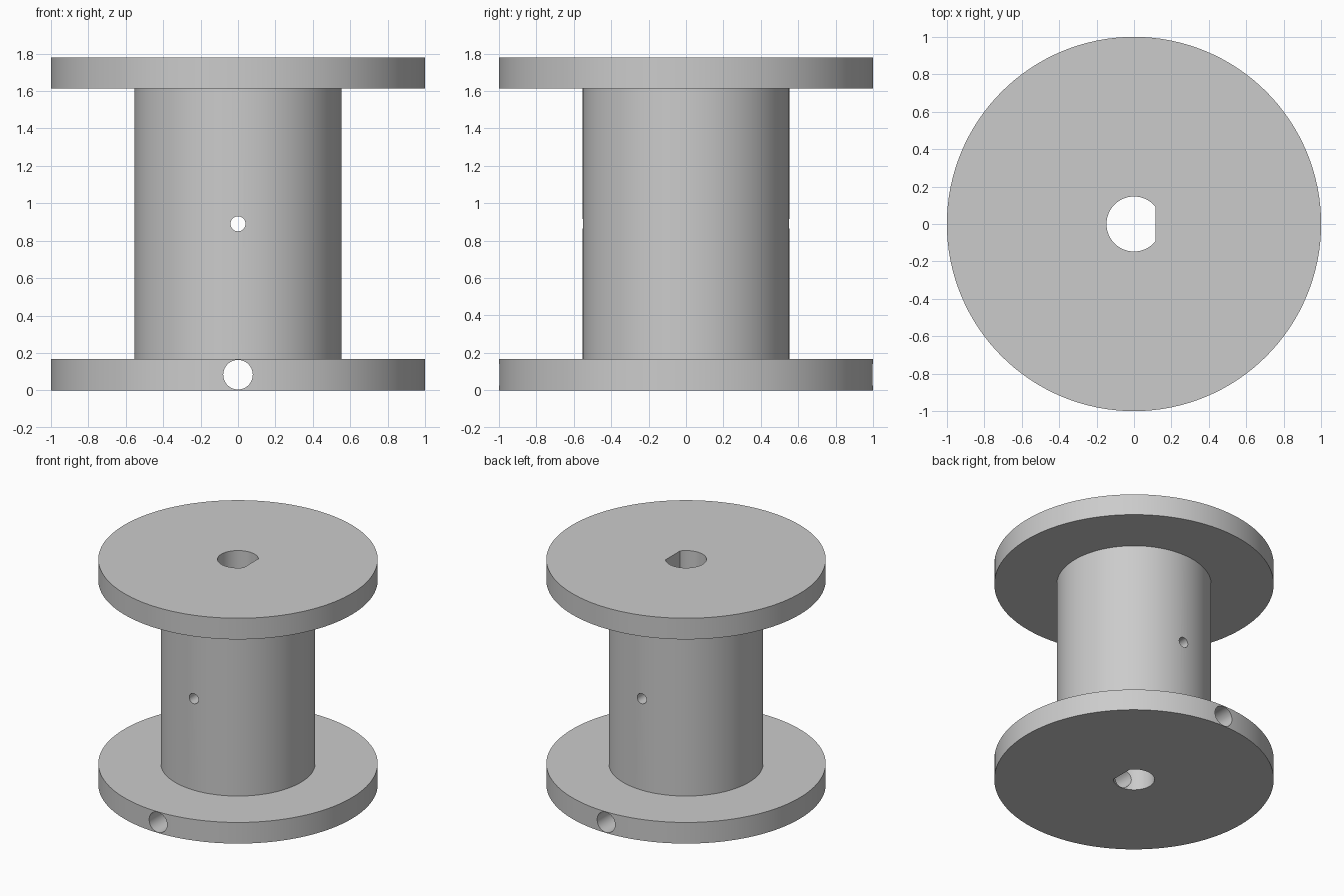
import bpy, bmesh, math

if "Cube" in bpy.data.objects:
    bpy.data.objects.remove(bpy.data.objects["Cube"], do_unlink=True)

HEIGHT, FLANGE_R, BARREL_R, FLANGE_T = 1.78, 1.0, 0.553, 0.167
BORE_R, BORE_FLAT = 0.147, 0.115
SEGMENTS = 128

grey = bpy.data.materials.new("plain grey")
grey.use_nodes = True
colour = (0.6, 0.6, 0.6, 1)
grey.diffuse_color = colour
grey.node_tree.nodes["Principled BSDF"].inputs["Base Color"].default_value = colour


def make_object(name, bm):
    bmesh.ops.recalc_face_normals(bm, faces=bm.faces)
    mesh = bpy.data.meshes.new(name)
    bm.to_mesh(mesh)
    bm.free()
    mesh.materials.append(grey)
    obj = bpy.data.objects.new(name, mesh)
    bpy.context.collection.objects.link(obj)
    return obj


def ring(radius, z):
    steps = [2 * math.pi * i / SEGMENTS for i in range(SEGMENTS)]
    return [(radius * math.cos(a), radius * math.sin(a), z) for a in steps]


def stack(name, rings):
    """Closed solid skinned through a stack of matching rings."""
    bm = bmesh.new()
    loops = [[bm.verts.new(p) for p in r] for r in rings]
    for low, high in zip(loops, loops[1:]):
        for i in range(len(low)):
            j = (i + 1) % len(low)
            bm.faces.new((low[i], low[j], high[j], high[i]))
    bm.faces.new(loops[0][::-1])
    bm.faces.new(loops[-1])
    return make_object(name, bm)


# Spool: two flanges joined by a barrel
spool = stack("spool", [
    ring(FLANGE_R, 0), ring(FLANGE_R, FLANGE_T),
    ring(BARREL_R, FLANGE_T), ring(BARREL_R, HEIGHT - FLANGE_T),
    ring(FLANGE_R, HEIGHT - FLANGE_T), ring(FLANGE_R, HEIGHT)])

# D-shaped shaft bore, flat on the +x side
half = math.acos(BORE_FLAT / BORE_R)
arc = [half + (2 * math.pi - 2 * half) * i / 64 for i in range(65)]
bore = stack("bore_cutter", [
    [(BORE_R * math.cos(a), BORE_R * math.sin(a), z) for a in arc]
    for z in (-0.2, HEIGHT + 0.2)])


# Cross holes running front to back
def cross_hole(name, radius, z):
    bpy.ops.mesh.primitive_cylinder_add(
        vertices=48, radius=radius, depth=2.4,
        location=(0, 0, z), rotation=(math.pi / 2, 0, 0))
    obj = bpy.context.object
    obj.name = name
    obj.data.materials.append(grey)
    return obj


cutters = [bore,
           cross_hole("barrel_hole_cutter", 0.04, HEIGHT / 2),
           cross_hole("flange_hole_cutter", 0.079, FLANGE_T / 2)]

# Cut the holes, then discard the cutters
bpy.ops.object.select_all(action='DESELECT')
spool.select_set(True)
bpy.context.view_layer.objects.active = spool
for cutter in cutters:
    cutter.hide_render = True
    mod = spool.modifiers.new(cutter.name, 'BOOLEAN')
    mod.operation = 'DIFFERENCE'
    mod.solver = 'EXACT'
    mod.object = cutter
    bpy.ops.object.modifier_apply(modifier=mod.name)
    bpy.data.objects.remove(cutter, do_unlink=True)

bpy.ops.object.shade_smooth_by_angle(angle=math.radians(30))
